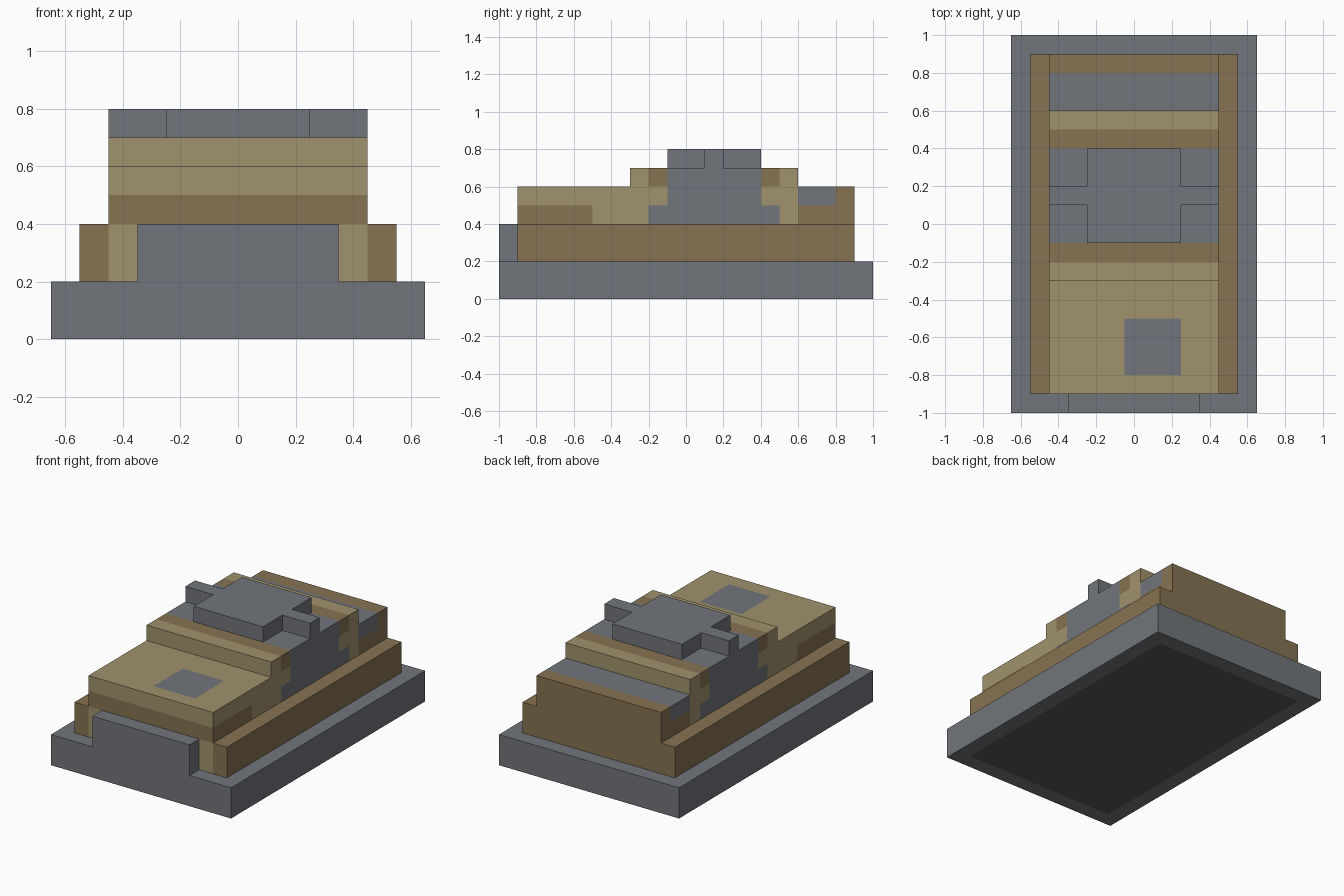
import bpy, bmesh
from mathutils import Vector

if "Cube" in bpy.data.objects:
    bpy.data.objects.remove(bpy.data.objects["Cube"])

U = 0.1                              # block size
ORIGIN = Vector((-0.65, -1.0, 0.0))  # corner of the block grid


def make_material(name, rgb):
    m = bpy.data.materials.new(name)
    m.diffuse_color = (*rgb, 1.0)
    m.use_nodes = True
    m.node_tree.nodes["Principled BSDF"].inputs["Base Color"].default_value = m.diffuse_color
    return m


MATS = [make_material("grey", (0.165, 0.178, 0.195)),
        make_material("tan", (0.352, 0.287, 0.150)),
        make_material("brown", (0.238, 0.171, 0.084)),
        make_material("dark_grey", (0.095, 0.100, 0.107))]
GREY, TAN, BROWN, DARK = range(4)


def fill(cells, colour, x, y, z):
    """Fill a box of blocks; later fills repaint earlier ones."""
    spans = [range(round((lo - o) / U), round((hi - o) / U))
             for (lo, hi), o in zip((x, y, z), ORIGIN)]
    for i in spans[0]:
        for j in spans[1]:
            for k in spans[2]:
                cells[i, j, k] = colour


def build(name, cells):
    """Skin the filled blocks into one clean closed mesh."""
    bm = bmesh.new()
    verts = {}

    def vert(p):
        if p not in verts:
            verts[p] = bm.verts.new(ORIGIN + Vector(p) * U)
        return verts[p]

    for cell, colour in cells.items():
        for axis in range(3):
            for side in (0, 1):
                near = list(cell)
                near[axis] += 2 * side - 1
                if tuple(near) in cells:
                    continue
                ring = []
                for a, b in ((0, 0), (1, 0), (1, 1), (0, 1)):
                    p = list(cell)
                    p[axis] += side
                    p[(axis + 1) % 3] += a
                    p[(axis + 2) % 3] += b
                    ring.append(vert(tuple(p)))
                face = bm.faces.new(ring if side else ring[::-1])
                face.material_index = colour
    bmesh.ops.dissolve_limit(bm, angle_limit=0.01, verts=bm.verts[:],
                             edges=bm.edges[:], delimit={'MATERIAL'})
    mesh = bpy.data.meshes.new(name)
    bm.to_mesh(mesh)
    bm.free()
    for m in MATS:
        mesh.materials.append(m)
    bpy.context.collection.objects.link(bpy.data.objects.new(name, mesh))


# Base plinth with dark underside and raised front step
base = {}
fill(base, GREY, (-0.65, 0.65), (-1, 1), (0, 0.2))
fill(base, DARK, (-0.55, 0.55), (-0.9, 0.9), (0, 0.1))
fill(base, GREY, (-0.35, 0.35), (-1, -0.9), (0.2, 0.4))
build("base", base)

# Lower body with brown side rails and tan front core
body = {}
fill(body, BROWN, (-0.55, 0.55), (-0.9, 0.9), (0.2, 0.4))
fill(body, TAN, (-0.45, 0.45), (-0.9, -0.8), (0.2, 0.4))

# Upper body: each layer is a row of coloured bands along y
LAYERS = {
    0.4: [(-0.9, BROWN), (-0.5, TAN), (-0.2, GREY), (0.5, TAN), (0.6, BROWN), (0.9, None)],
    0.5: [(-0.9, TAN), (-0.1, GREY), (0.4, TAN), (0.6, GREY), (0.8, BROWN), (0.9, None)],
    0.6: [(-0.3, TAN), (-0.2, BROWN), (-0.1, GREY), (0.4, BROWN), (0.5, TAN), (0.6, None)],
}
for z, bands in LAYERS.items():
    for (y0, colour), (y1, _) in zip(bands, bands[1:]):
        fill(body, colour, (-0.45, 0.45), (y0, y1), (z, z + U))

# Grey hatch set flush in the front deck
fill(body, GREY, (-0.05, 0.25), (-0.8, -0.5), (0.5, 0.6))
build("body", body)

# Roof plate with a short arm on each side
roof = {}
fill(roof, GREY, (-0.25, 0.25), (-0.1, 0.4), (0.7, 0.8))
fill(roof, GREY, (-0.45, 0.45), (0.1, 0.2), (0.7, 0.8))
build("roof_plate", roof)
